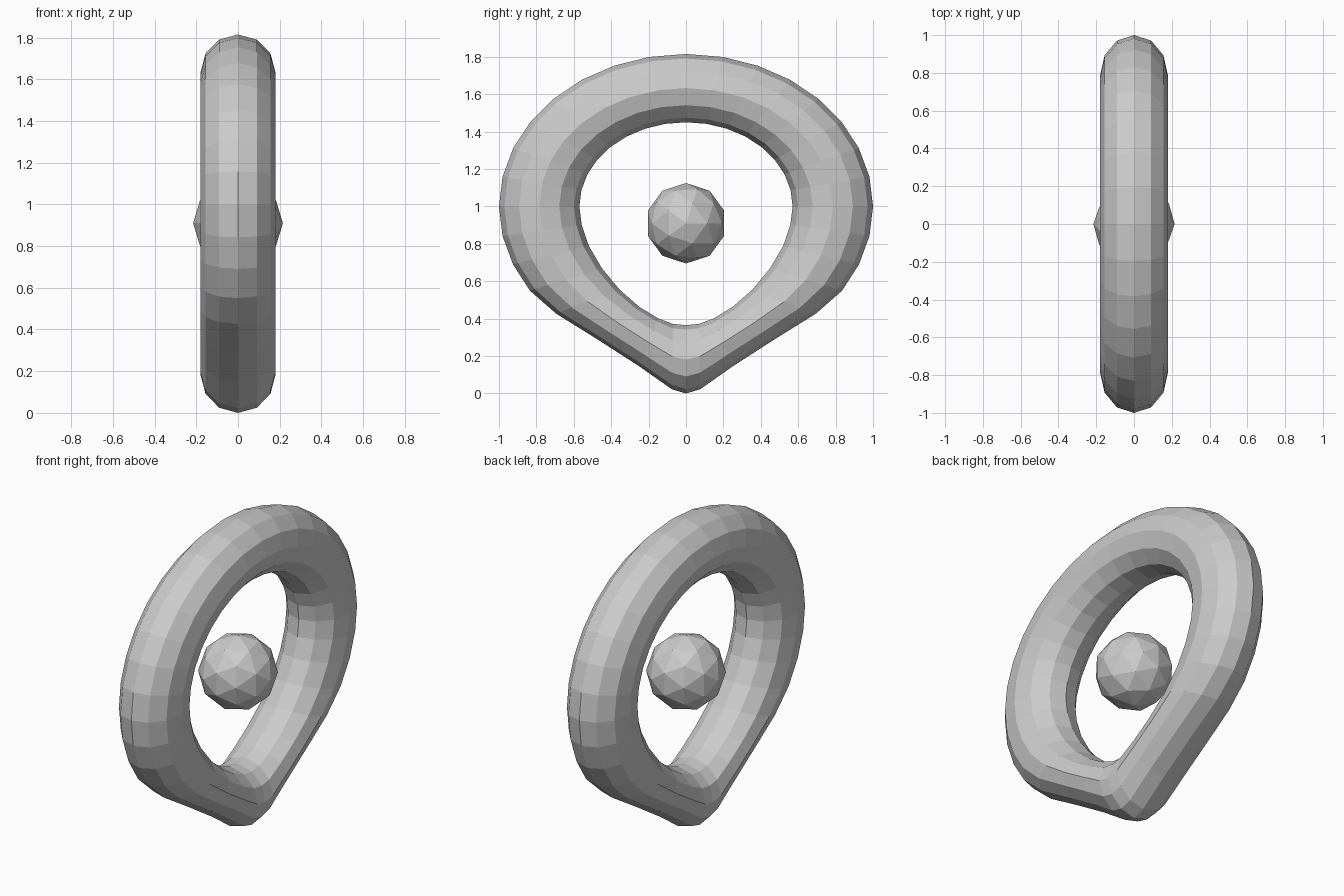
import bpy, bmesh
from math import sin, cos, pi, radians
from mathutils import Matrix

if "Cube" in bpy.data.objects:
    bpy.data.objects.remove(bpy.data.objects["Cube"])


def make_object(name, bm):
    mesh = bpy.data.meshes.new(name)
    bmesh.ops.recalc_face_normals(bm, faces=bm.faces)
    bm.to_mesh(mesh)
    bm.free()
    obj = bpy.data.objects.new(name, mesh)
    bpy.context.collection.objects.link(obj)
    return obj


# Ring profile: (outer y, outer z, inner y, inner z) from bottom tip to side
SEGMENTS, SIDES = 32, 12
half = [
    (0.00, 0.000, 0.00, 0.365),
    (0.075, 0.022, 0.07, 0.372),
    (0.25, 0.145, 0.15, 0.402),
    (0.47, 0.287, 0.25, 0.463),
    (0.695, 0.427, 0.355, 0.555),
    (0.835, 0.55, 0.45, 0.67),
    (0.925, 0.69, 0.52, 0.79),
    (0.981, 0.842, 0.558, 0.902),
]
# Upper part is a plain elliptical arc up to the crown
for i in range(8, 17):
    a = i * 2 * pi / SEGMENTS
    half.append((sin(a), 1 - 0.815 * cos(a), 0.57 * sin(a), 1 - 0.45 * cos(a)))
# Mirror to the other side
stations = half + [(-oy, oz, -iy, iz) for oy, oz, iy, iz in half[15:0:-1]]

# Pinched ring
bm = bmesh.new()
rings = []
for oy, oz, iy, iz in stations:
    ring = []
    for k in range(SIDES):
        p = k * 2 * pi / SIDES
        t = (1 + cos(p)) / 2
        ring.append(bm.verts.new((0.18 * sin(p), iy + (oy - iy) * t, iz + (oz - iz) * t)))
    rings.append(ring)
for i, ring in enumerate(rings):
    nxt = rings[(i + 1) % SEGMENTS]
    for k in range(SIDES):
        j = (k + 1) % SIDES
        bm.faces.new((ring[k], ring[j], nxt[j], nxt[k]))
make_object("pinched_ring", bm)

# Floating faceted ball, pole facing sideways
bm = bmesh.new()
turn = Matrix.Rotation(radians(90), 4, 'Y') @ Matrix.Rotation(radians(90), 4, 'Z')
bmesh.ops.create_icosphere(bm, subdivisions=2, radius=0.215,
                           matrix=Matrix.Translation((0, 0, 0.91)) @ turn)
make_object("centre_ball", bm)
